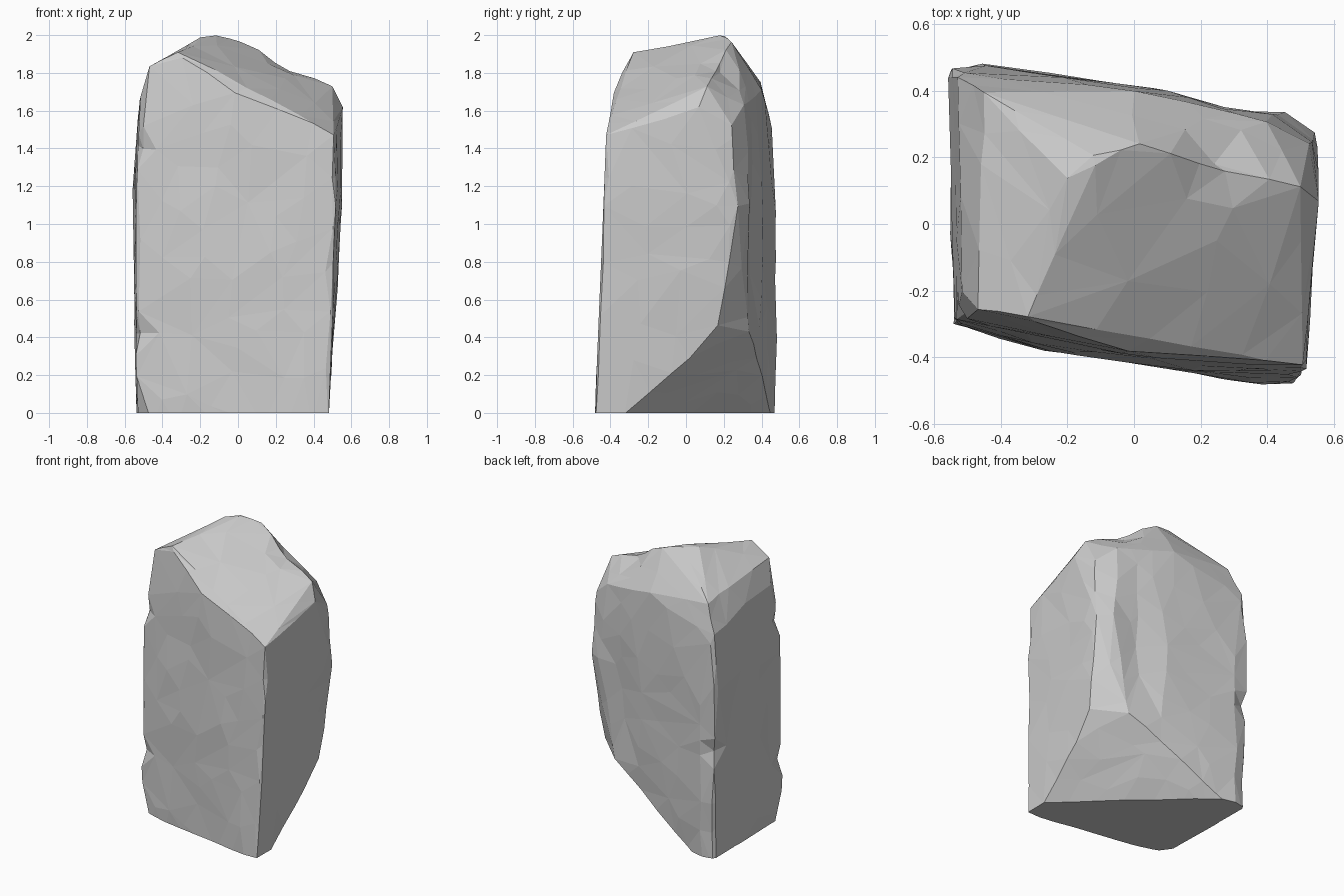
import bpy, bmesh
from mathutils import Vector, noise

if "Cube" in bpy.data.objects:
    bpy.data.objects.remove(bpy.data.objects["Cube"])

# Key corners of the rock: base lens, ramp at lower back, body and sloped crown
CORNERS = [
    # base
    (.48, -.48, 0), (.38, -.48, 0), (-.3, -.37, 0), (-.45, -.325, 0), (-.525, -.22, 0),
    (-.535, .45, 0), (-.46, .465, 0), (.48, -.33, 0),
    # top of the back ramp
    (.5, 0, .27), (.51, .17, .46), (.32, .34, .44), (-.08, .42, .36), (-.45, .475, .2),
    # waist
    (.545, .275, 1.1), (.555, .235, 1.25), (.44, .345, 1.1), (.05, .41, 1.15),
    (-.44, .475, 1.05), (-.555, .465, 1.15), (-.54, -.29, 1.2), (-.54, -.3, .2),
    (.52, -.44, 1.1), (-.2, -.385, .9),
    # shoulders
    (.51, -.425, 1.47), (.552, .06, 1.62), (.53, .24, 1.52), (.4, .31, 1.63),
    (-.53, .45, 1.56), (-.52, -.2, 1.68), (-.49, -.28, 1.64), (0, .4, 1.71),
    # crown
    (-.32, -.28, 1.91), (0, -.385, 1.69), (.35, -.4, 1.57), (.5, .11, 1.73),
    (.31, .2, 1.79), (.02, .235, 1.97), (-.11, .2, 2.0), (-.2, .14, 1.985),
    (-.47, -.26, 1.84), (-.45, .395, 1.76),
]
# Chipped dents: centre, radius, depth
DENTS = [((.27, .37, .95), .2, .04), ((-.53, .46, .75), .1, .03),
         ((-.53, -.3, 1.4), .09, .03), ((-.53, -.3, .42), .1, .03),
         ((.27, .21, 1.84), .16, .035)]


def bake(obj):
    dg = bpy.context.evaluated_depsgraph_get()
    mesh = bpy.data.meshes.new_from_object(obj.evaluated_get(dg))
    obj.modifiers.clear()
    obj.data = mesh


# Convex body, carried a little below the ground for a clean base cut
bm = bmesh.new()
for x, y, z in CORNERS:
    bm.verts.new((x, y, z))
    if z == 0:
        on_ramp = x > .4 and y > -.4
        bm.verts.new((x, y - (.07 if on_ramp else 0), -.07))
bmesh.ops.convex_hull(bm, input=bm.verts)
bmesh.ops.delete(bm, geom=[v for v in bm.verts if not v.link_faces], context='VERTS')
bmesh.ops.recalc_face_normals(bm, faces=bm.faces)
mesh = bpy.data.meshes.new("rock")
bm.to_mesh(mesh)
bm.free()
rock = bpy.data.objects.new("rock", mesh)
bpy.context.collection.objects.link(rock)

mod = rock.modifiers.new("even_mesh", 'REMESH')
mod.mode = 'VOXEL'
mod.voxel_size = .02
bake(rock)

# Weathering: gentle unevenness plus a groove and chips
bm = bmesh.new()
bm.from_mesh(rock.data)
bm.normal_update()
for v, n in [(v, v.normal.copy()) for v in bm.verts]:
    p = v.co.copy()
    shift = .007 * noise.noise(p * 3.5) + .003 * noise.noise(p * 9)
    for centre, radius, depth in DENTS:
        d = p - Vector(centre)
        if radius > .18:
            d.z *= .33
        shift -= depth * max(0, 1 - d.length / radius)
    v.co = p + n * shift
bm.to_mesh(rock.data)
bm.free()

# Low-poly facets
mod = rock.modifiers.new("facets", 'DECIMATE')
mod.ratio = 520 / (2 * len(rock.data.polygons))
bake(rock)

# Flat base
bm = bmesh.new()
bm.from_mesh(rock.data)
bmesh.ops.bisect_plane(bm, geom=bm.verts[:] + bm.edges[:] + bm.faces[:],
                       plane_co=(0, 0, 0), plane_no=(0, 0, 1), clear_inner=True)
bmesh.ops.holes_fill(bm, edges=[e for e in bm.edges if e.is_boundary], sides=0)
bmesh.ops.recalc_face_normals(bm, faces=bm.faces)
for f in bm.faces:
    f.smooth = False
bm.to_mesh(rock.data)
bm.free()
